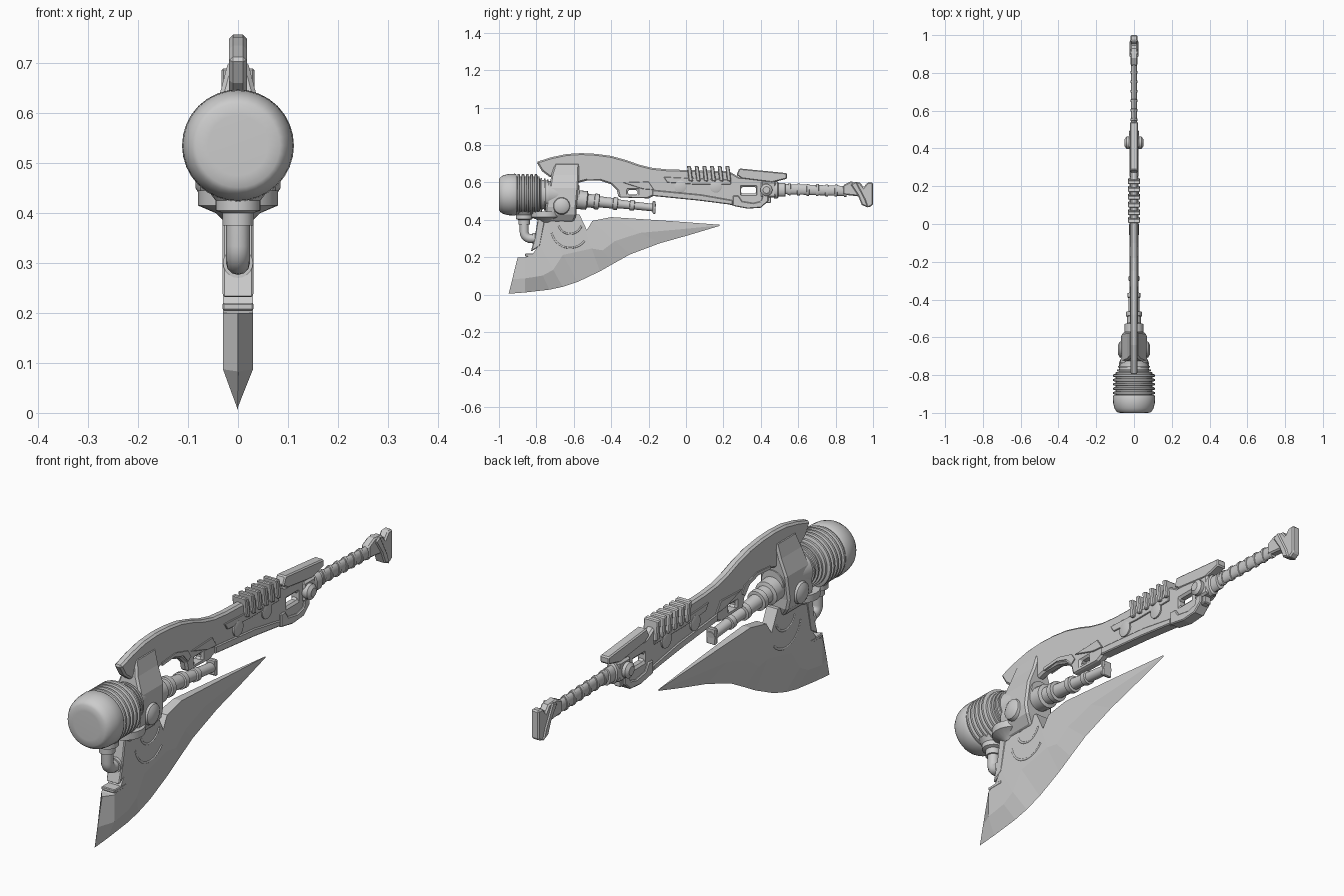
import bpy, bmesh, math
from mathutils import Matrix, Vector

if "Cube" in bpy.data.objects:
    bpy.data.objects.remove(bpy.data.objects["Cube"])

metal = bpy.data.materials.new("plain_grey_metal")
metal.use_nodes = True
COLOUR = (0.6, 0.6, 0.6, 1)
metal.diffuse_color = COLOUR
metal.node_tree.nodes["Principled BSDF"].inputs["Base Color"].default_value = COLOUR


def finish(name, bm, bevel=0, smooth=False):
    bmesh.ops.recalc_face_normals(bm, faces=bm.faces)
    mesh = bpy.data.meshes.new(name)
    bm.to_mesh(mesh)
    bm.free()
    mesh.materials.append(metal)
    ob = bpy.data.objects.new(name, mesh)
    bpy.context.collection.objects.link(ob)
    bpy.ops.object.select_all(action='DESELECT')
    ob.select_set(True)
    bpy.context.view_layer.objects.active = ob
    if bevel:
        mod = ob.modifiers.new("edge_chamfer", 'BEVEL')
        mod.width, mod.segments, mod.limit_method = bevel, 1, 'ANGLE'
        mod.angle_limit = math.radians(50)
    if smooth:
        bpy.ops.object.shade_smooth_by_angle(angle=math.radians(35))
    return ob


def loft(bm, rings):
    """Join equal rings of points and cap both ends."""
    rows = [[bm.verts.new(p) for p in ring] for ring in rings]
    n = len(rows[0])
    for a, b in zip(rows, rows[1:]):
        for i in range(n):
            j = (i + 1) % n
            bm.faces.new((a[i], a[j], b[j], b[i]))
    bm.faces.new(rows[0])
    bm.faces.new(rows[-1])


def plate(name, outline, half, bevel=0.0, x=0.0):
    """Side outline of (y, z) points, given thickness across x."""
    bm = bmesh.new()
    loft(bm, [[(x + s * half, y, z) for y, z in outline] for s in (-1, 1)])
    return finish(name, bm, bevel)


def block(name, y0, y1, z0, z1, half, bevel=0.004, x=0.0):
    return plate(name, [(y0, z0), (y1, z0), (y1, z1), (y0, z1)], half, bevel, x)


def lathe(name, profile, start, end, sides=28, squash=1.0):
    """Turn (distance, radius) points about the line from start to end."""
    axis = (Vector(end) - Vector(start)).normalized()
    turn = axis.to_track_quat('Z', 'X').to_matrix().to_4x4()
    place = Matrix.Diagonal((squash, 1, 1, 1)) @ Matrix.Translation(start) @ turn
    bm = bmesh.new()
    loft(bm, [[place @ Vector((r * math.cos(a), r * math.sin(a), d))
               for a in (math.tau * i / sides for i in range(sides))]
              for d, r in profile])
    return finish(name, bm, smooth=True)


def cut(target, cutter):
    mod = target.modifiers.new("opening", 'BOOLEAN')
    mod.object, mod.operation, mod.solver = cutter, 'DIFFERENCE', 'EXACT'
    bpy.context.view_layer.objects.active = target
    bpy.ops.object.modifier_apply(modifier=mod.name)
    bpy.data.objects.remove(cutter)


def tube(name, points, radius):
    curve = bpy.data.curves.new(name, 'CURVE')
    curve.dimensions = '3D'
    curve.bevel_depth, curve.use_fill_caps = radius, True
    spline = curve.splines.new('POLY')
    spline.points.add(len(points) - 1)
    for p, co in zip(spline.points, points):
        p.co = (*co, 1)
    curve.materials.append(metal)
    ob = bpy.data.objects.new(name, curve)
    bpy.context.collection.objects.link(ob)


# Blade: columns of upper point, cutting edge point and half thickness
columns = [((-.90, .20), (-.948, .005), .001), ((-.86, .20), (-.86, .012), .03),
           ((-.82, .215), (-.73, .027), .03), ((-.785, .27), (-.66, .042), .03),
           ((-.775, .43), (-.58, .068), .028), ((-.57, .43), (-.46, .125), .026),
           ((-.53, .345), (-.39, .165), .025), ((-.50, .395), (-.30, .215), .022),
           ((-.40, .415), (-.14, .275), .018), ((-.10, .395), (.02, .32), .01),
           ((.18, .374), (.18, .368), .001)]
rings = []
for (uy, uz), (ly, lz), t in columns:
    my, mz = ly + .4 * (uy - ly), lz + .4 * (uz - lz)
    rings.append([(-t, uy, uz), (t, uy, uz), (t, my, mz), (0, ly, lz), (-t, my, mz)])
bm = bmesh.new()
loft(bm, rings)
finish("axe_blade", bm)
for s in (-1, 1):
    for k, (cy, cz, r, a0, a1) in enumerate([(-.62, .35, .10, 190, 320),
                                             (-.62, .39, .065, 200, 340)]):
        arc = [math.radians(a0 + (a1 - a0) * i / 12) for i in range(13)]
        tube("blade_arc_ridge", [(s * .025, cy + r * math.cos(a), cz + r * math.sin(a))
                                 for a in arc], .005)
block("blade_front_clamp", -.86, -.78, .205, .22, .031, .003)
plate("blade_socket", [(-.83, .23), (-.78, .26), (-.75, .42), (-.79, .42), (-.81, .30)], .031, .004)

# Long back frame with hooked front spike
frame = plate("back_frame", [
    (-.80, .71), (-.72, .735), (-.64, .752), (-.56, .757), (-.48, .753), (-.40, .742),
    (-.32, .72), (-.25, .695), (-.18, .678), (-.10, .67), (.23, .66), (.28, .63), (.44, .625),
    (.45, .55), (.43, .50), (.40, .475), (.36, .465), (.28, .47), (.22, .485), (.07, .505),
    (-.17, .53), (-.20, .515), (-.36, .52), (-.37, .56), (-.40, .59), (-.46, .61), (-.53, .61),
    (-.57, .60), (-.66, .62), (-.73, .63), (-.77, .66)], .018)
cut(frame, block("grip_hole", .295, .375, .54, .575, .1, 0))
cut(frame, block("front_hole", -.31, -.26, .535, .56, .1, 0))
chamfer = frame.modifiers.new("edge_chamfer", 'BEVEL')
chamfer.width, chamfer.segments, chamfer.limit_method = .009, 1, 'ANGLE'
chamfer.angle_limit = math.radians(60)
plate("rear_top_cap", [(.27, .64), (.285, .675), (.54, .65), (.54, .62), (.46, .60), (.30, .62)],
      .021, .005)
plate("lower_rail", [(-.18, .56), (.08, .535), (.25, .505), (.25, .48), (.07, .503), (-.18, .528)],
      .023, .004)
plate("trigger_guard", [(.25, .53), (.28, .53), (.30, .50), (.36, .49), (.40, .50),
                        (.42, .56), (.44, .56), (.44, .50), (.40, .465), (.33, .46), (.25, .475)],
      .025, .004)
for s in (-1, 1):
    plate("front_panel", [(-.34, .60), (-.20, .605), (-.17, .56), (-.23, .565)], .004, .002, s * .019)
    plate("arch_trim", [(-.53, .625), (-.44, .632), (-.36, .61), (-.34, .58), (-.36, .565),
                        (-.39, .60), (-.45, .618), (-.53, .612)], .004, 0, s * .018)
    plate("middle_panel", [(-.12, .63), (-.02, .625), (.24, .615), (.24, .59), (.04, .59), (-.10, .60)],
          .004, .002, s * .019)
    for y in (-.03, .16):
        lathe("round_boss", [(0, .032), (.024, .032), (.026, .027)], (0, y, .578), (s, y, .578), 20)

# Cooling ribs over the frame
for i in range(6):
    y = .005 + .041 * i
    plate("cooling_rib", [(y, .69), (y + .022, .687), (y + .032, .605), (y + .01, .608)], .033, .004)

# Grip joint, handle and pommel
lathe("pivot_knob", [(-.05, .018), (-.04, .032), (.04, .032), (.05, .018)], (0, .43, .56), (1, .43, .56), 20)
block("joint_block", .40, .48, .52, .605, .026, .008)
block("joint_lug", .42, .455, .49, .53, .016)
lathe("handle_collar", [(0, .045), (.02, .045), (.025, .036), (.06, .036), (.062, .03)],
      (0, .47, .56), (0, 1, .56), 16, .6)
wrap = []
for i in range(7):
    d = .05 * i
    wrap += [(d, .027), (d + .035, .027), (d + .036, .032), (d + .049, .032)]
lathe("handle_grip", wrap, (0, .51, .565), (0, 1, .55), 16, .55)
plate("pommel", [(.84, .585), (.88, .605), (.93, .60), (.95, .575), (.97, .60), (1.0, .60),
                 (1.0, .48), (.975, .465), (.945, .485), (.93, .525), (.84, .535)], .018, .006)
plate("pommel_wing", [(.88, .59), (.91, .605), (.96, .51), (.975, .465), (.94, .48), (.92, .53)],
      .023, .005)

# Hammer drum: rounded striking cap, fins and neck
front, back = (0, -1, .535), (0, 0, .535)
lathe("drum_cap", [(0, .06), (.001, .084), (.008, .094), (.025, .104), (.05, .11), (.085, .112), (.095, .107)],
      front, back, 32)
lathe("drum_core", [(.08, .097), (.215, .097), (.22, .08), (.26, .075), (.34, .06), (.43, .05)], front, back)
for i in range(5):
    d = .098 + .023 * i
    lathe("drum_fin", [(d, .105), (d + .003, .11), (d + .012, .11), (d + .015, .105)], front, back, 32)
for i in range(3):
    d = .222 + .018 * i
    lathe("neck_ring", [(d, .09 - i * .005), (d + .008, .09 - i * .005)], front, back)

# Bracket wrapping the frame, as stacked rectangles
bm = bmesh.new()
loft(bm, [[(-w, a, z), (w, a, z), (w, b, z), (-w, b, z)] for z, w, a, b in [
    (.705, .019, -.70, -.57), (.64, .036, -.72, -.572), (.57, .062, -.73, -.575),
    (.47, .068, -.75, -.585), (.43, .06, -.75, -.585), (.39, .03, -.74, -.60)]])
finish("drum_bracket", bm, .008)
for s in (-1, 1):
    lathe("bracket_socket", [(0, .05), (.05, .05), (.075, .042), (.085, .025)],
          (0, -.665, .475), (s, -.665, .475), 20)
lathe("lower_boss", [(0, .045), (.04, .045), (.09, .03), (.10, .03)], (0, -.665, .49), (0, -.665, 0), 20)
lathe("drum_saddle", [(0, .08), (.03, .08), (.045, .045), (.06, .03)], (0, -.75, .445), (0, -.75, 0), 20)

# Thin barrel running back under the frame
lathe("barrel", [(0, .05), (.06, .05), (.065, .036), (.10, .036), (.102, .042), (.125, .042),
                 (.127, .03), (.20, .028), (.202, .034), (.225, .034), (.227, .024), (.29, .022),
                 (.292, .028), (.315, .028), (.317, .021), (.43, .02)],
      (0, -.59, .51), (0, -.17, .465), 20)
plate("barrel_end", [(-.18, .50), (-.163, .50), (-.163, .43), (-.18, .435)], .022, .004)

# Bent feed pipe from drum to blade
bend = [(0, -.865, .44), (0, -.865, .335)]
bend += [(0, -.83 - .035 * math.cos(a), .335 - .035 * math.sin(a))
         for a in (math.pi / 2 * i / 6 for i in range(1, 7))] + [(0, -.78, .30)]
tube("feed_pipe", bend, .024)
lathe("pipe_flange", [(0, .06), (.02, .045), (.04, .045), (.045, .031), (.07, .031)],
      (0, -.865, .445), (0, -.865, 0), 20)
lathe("pipe_collar", [(0, .03), (.02, .03)], (0, -.82, .30), (0, 0, .30), 20)
